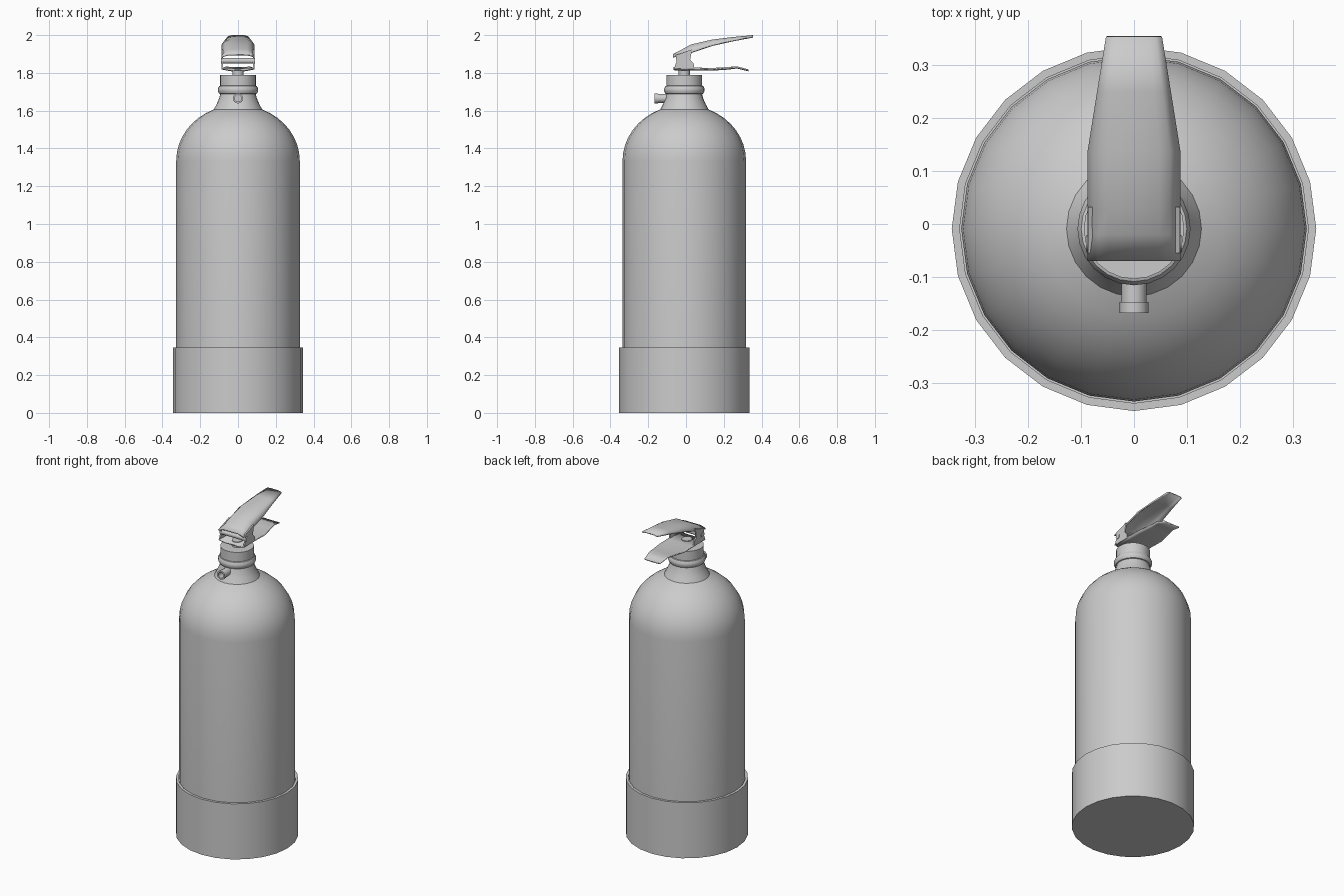
import bpy, bmesh, math

if "Cube" in bpy.data.objects:
    bpy.data.objects.remove(bpy.data.objects["Cube"])

CY = -0.009   # axis of the tank
SIDES = 24


def finish(name, verts, faces, angle=35):
    me = bpy.data.meshes.new(name)
    me.from_pydata(verts, [], faces)
    bm = bmesh.new()
    bm.from_mesh(me)
    bmesh.ops.remove_doubles(bm, verts=bm.verts, dist=1e-5)
    bm.to_mesh(me)
    bm.free()
    ob = bpy.data.objects.new(name, me)
    bpy.context.collection.objects.link(ob)
    bpy.ops.object.select_all(action='DESELECT')
    ob.select_set(True)
    bpy.context.view_layer.objects.active = ob
    bpy.ops.object.shade_smooth_by_angle(angle=math.radians(angle))
    return ob


def lathe(name, profile, n=SIDES):
    """Revolve (radius, z) points, listed bottom to top outside, round z."""
    verts = [(r * math.cos(2 * math.pi * k / n), r * math.sin(2 * math.pi * k / n), z)
             for r, z in profile for k in range(n)]
    faces = [(i * n + k, i * n + (k + 1) % n, (i + 1) * n + (k + 1) % n, (i + 1) * n + k)
             for i in range(len(profile) - 1) for k in range(n)]
    faces.append(tuple(reversed(range(n))))
    last = (len(profile) - 1) * n
    faces.append(tuple(range(last, last + n)))
    ob = finish(name, verts, faces)
    ob.location.y = CY
    return ob


def strip(name, stations, flat, thick):
    """Sheet-metal lever: stations of (y, z, half width, edge drop)."""
    verts = []
    for y, z, w, d in stations:
        verts += [(-w, y, z - d), (-w * (1 + flat) / 2, y, z - d * 0.35), (-w * flat, y, z),
                  (w * flat, y, z), (w * (1 + flat) / 2, y, z - d * 0.35), (w, y, z - d)]
    n = 6
    faces = [(i * n + j, i * n + j + 1, (i + 1) * n + j + 1, (i + 1) * n + j)
             for i in range(len(stations) - 1) for j in range(n - 1)]
    ob = finish(name, verts, faces, 40)
    mod = ob.modifiers.new("thickness", 'SOLIDIFY')
    mod.thickness = thick
    mod.offset = -1
    return ob


# base cup
lathe("base_cup", [(0.345, 0), (0.345, 0.345), (0.33, 0.345), (0.33, 0.33)])

# tank with domed shoulder and flared neck
dome = [(0.327 * math.cos(t), 1.335 + 0.295 * math.sin(t))
        for t in [math.radians(67 * i / 8) for i in range(9)]]
lathe("tank", [(0.327, 0.3)] + dome + [(0.113, 1.635), (0.1, 1.665), (0.091, 1.70)])

# neck ring, collar and stem
lathe("neck_ring", [(0.088, 1.685), (0.1, 1.69), (0.107, 1.703), (0.107, 1.717),
                    (0.1, 1.73), (0.088, 1.735)])
lathe("collar", [(0.095, 1.69), (0.095, 1.79)])
lathe("valve_stem", [(0.03, 1.78), (0.03, 1.825)], 16)

# hollow outlet nozzle pointing forward
nozzle = lathe("outlet_nozzle", [(0.024, 0), (0.024, 0.085), (0.027, 0.085), (0.027, 0.105),
                                 (0.018, 0.105), (0.018, 0.06)], 16)
nozzle.rotation_euler.x = math.radians(90)
nozzle.location = (0, -0.063, 1.665)

# squeeze lever and carrying handle
strip("top_lever", [(-0.07, 1.9, 0.088, 0.012), (-0.02, 1.925, 0.088, 0.03),
                    (0.025, 1.95, 0.088, 0.04), (0.137, 1.976, 0.088, 0.028),
                    (0.25, 1.99, 0.07, 0.016), (0.355, 2.0, 0.053, 0.006)], 0.55, 0.008)
strip("carry_handle", [(-0.065, 1.822, 0.085, -0.008), (0.05, 1.82, 0.085, -0.008),
                       (0.14, 1.82, 0.085, -0.006), (0.22, 1.825, 0.07, -0.006),
                       (0.27, 1.831, 0.062, -0.004), (0.332, 1.816, 0.052, -0.002)], 0.6, 0.008)

# bracket cheeks joining lever and handle
outline = [(-0.065, 1.82), (0.045, 1.82), (0.04, 1.85), (0.022, 1.868), (0.032, 1.925),
           (-0.02, 1.905), (-0.055, 1.895), (-0.05, 1.86)]
m = len(outline)
for side, s in (("left", -1), ("right", 1)):
    x0, x1 = sorted((s * 0.079, s * 0.087))
    vs = [(x, y, z) for x in (x0, x1) for y, z in outline]
    fs = [tuple(reversed(range(m))), tuple(range(m, 2 * m))]
    fs += [(k, (k + 1) % m, m + (k + 1) % m, m + k) for k in range(m)]
    finish("bracket_cheek_" + side, vs, fs)

# pivot pin
pin = lathe("pivot_pin", [(0.015, -0.091), (0.015, 0.091)], 12)
pin.rotation_euler.y = math.radians(90)
pin.location = (0, -0.037, 1.864)
